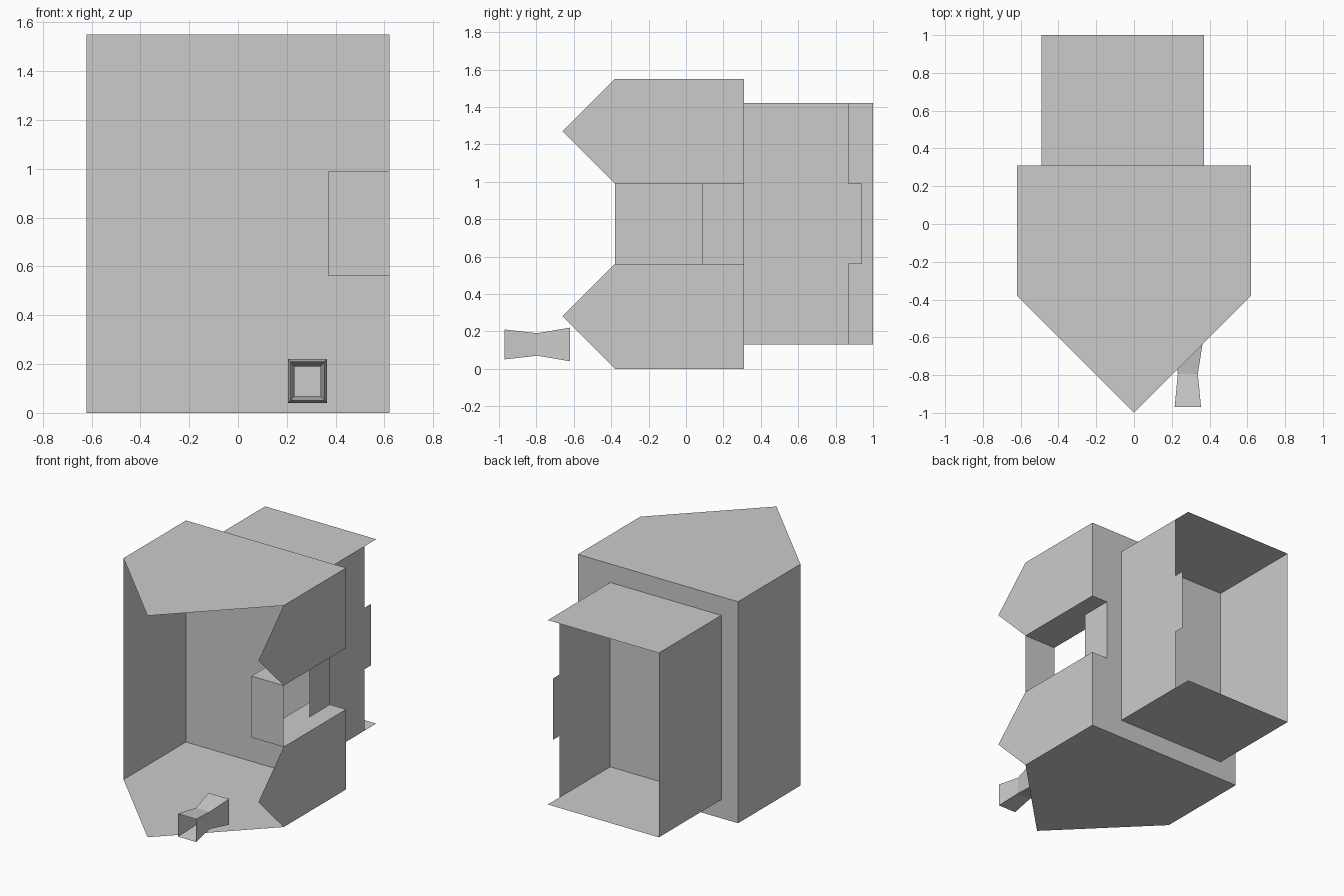
import bpy

if "Cube" in bpy.data.objects:
    bpy.data.objects.remove(bpy.data.objects["Cube"])


def make(name, verts, faces):
    mesh = bpy.data.meshes.new(name)
    mesh.from_pydata(verts, [], faces)
    mesh.update()
    obj = bpy.data.objects.new(name, mesh)
    bpy.context.collection.objects.link(obj)
    return obj


def sheet(name, axis, at, outline, flip=False):
    """Flat single-face panel; counter-clockwise outline faces +x, -y or +z."""
    place = {"x": lambda u, v: (at, u, v),
             "y": lambda u, v: (u, at, v),
             "z": lambda u, v: (u, v, at)}[axis]
    pts = outline[::-1] if flip else outline
    return make(name, [place(u, v) for u, v in pts], [list(range(len(pts)))])


def rect(u0, u1, v0, v1):
    return [(u0, v0), (u1, v0), (u1, v1), (u0, v1)]


W, BACK, SIDE, TOP = 0.62, 0.31, -0.38, 1.55   # main shell
LOW, HIGH = 0.56, 0.99                         # side opening heights
IN, MID = 0.37, 0.495                          # alcove depth, divider

# Main shell: pointed floor and roof
plan = [(-W, BACK), (-W, SIDE), (0, -1), (W, SIDE), (W, BACK)]
sheet("floor", "z", 0, plan, flip=True)
sheet("roof", "z", TOP, plan)
sheet("left_wall", "x", -W, rect(SIDE, BACK, 0, TOP), flip=True)

# Back wall with a notch at the right edge
sheet("back_wall", "y", BACK,
      [(-W, 0), (W, 0), (W, LOW), (MID, LOW), (MID, HIGH), (W, HIGH),
       (W, TOP), (-W, TOP)], flip=True)

# Right wall: two pointed pieces above and below the opening
for name, z0, z1 in (("right_wall_lower", 0, LOW), ("right_wall_upper", HIGH, TOP)):
    sheet(name, "x", W, [(BACK, z0), (BACK, z1), (SIDE, z1),
                         (SIDE - 0.28, (z0 + z1) / 2), (SIDE, z0)], flip=True)

# Alcove in the side opening
sheet("alcove_floor", "z", LOW, rect(IN, W, SIDE, BACK))
sheet("alcove_ceiling", "z", HIGH, rect(IN, W, SIDE, BACK), flip=True)
sheet("alcove_front", "y", SIDE, rect(IN, W, LOW, HIGH))
sheet("alcove_divider", "x", MID, rect(0.085, BACK, LOW, HIGH))

# Rear box, open at the back
X0, X1, Z0, Z1 = -0.49, 0.37, 0.13, 1.42
sheet("rear_floor", "z", Z0, rect(X0, X1, BACK, 1), flip=True)
sheet("rear_roof", "z", Z1, rect(X0, X1, BACK, 1))
sheet("rear_left_wall", "x", X0, rect(BACK, 1, Z0, Z1), flip=True)
sheet("rear_right_wall", "x", X1,
      [(BACK, Z0), (0.87, Z0), (0.87, LOW), (0.94, LOW), (0.94, HIGH),
       (0.87, HIGH), (0.87, Z1), (BACK, Z1)])

# Waisted square tube in front, open at both ends
verts, faces = [], []
for y, hx, hz in ((-0.97, 0.07, 0.08), (-0.795, 0.053, 0.06), (-0.62, 0.08, 0.09)):
    verts += [(0.285 + sx * hx, y, 0.13 + sz * hz)
              for sx, sz in ((-1, -1), (1, -1), (1, 1), (-1, 1))]
for ring in (0, 4):
    for i in range(4):
        j = (i + 1) % 4
        faces.append((ring + i, ring + 4 + i, ring + 4 + j, ring + j)[::-1])
make("waisted_tube", verts, faces)
